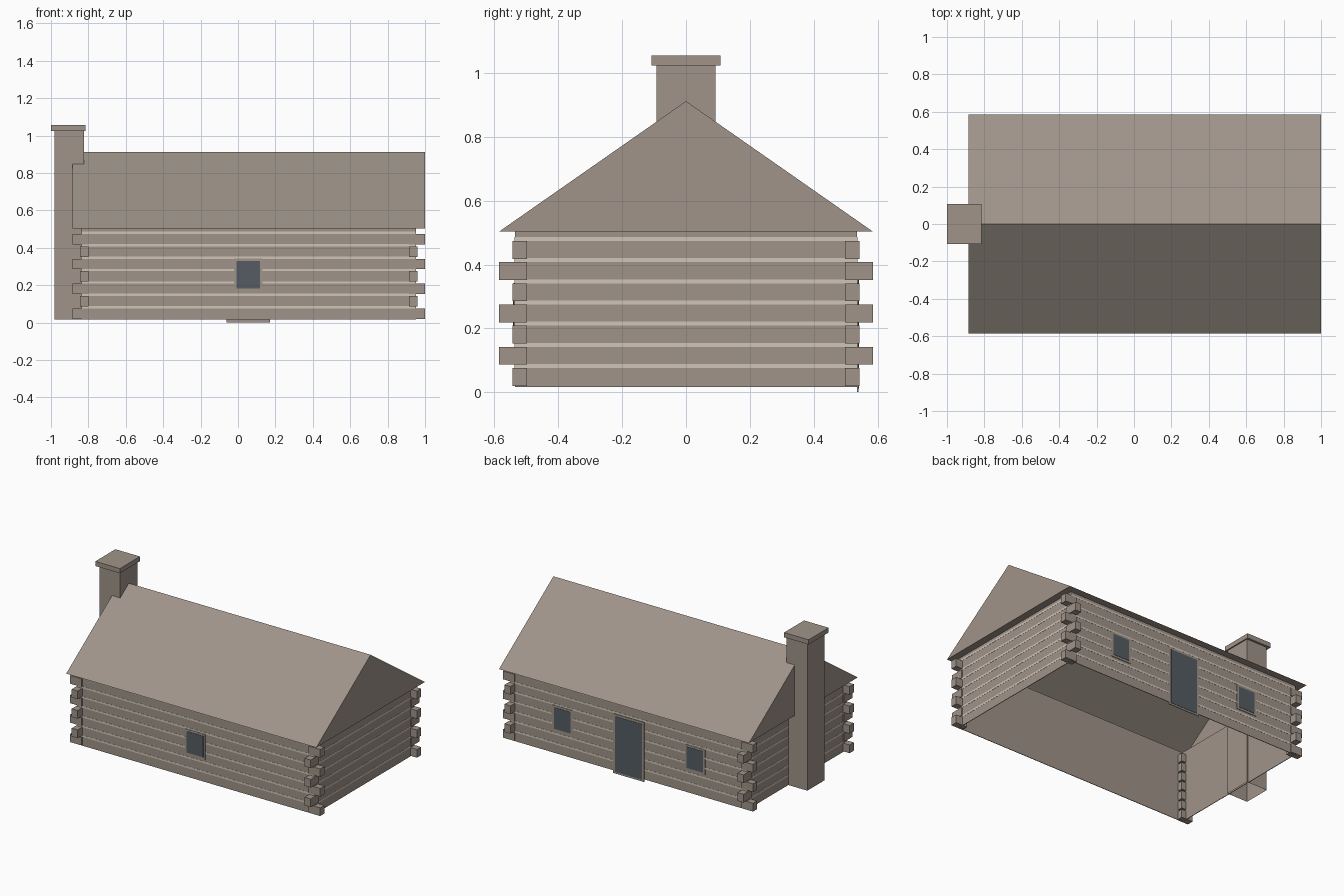
import bpy, bmesh

cube = bpy.data.objects.get("Cube")
if cube:
    bpy.data.objects.remove(cube, do_unlink=True)


def material(name, color):
    m = bpy.data.materials.new(name)
    m.use_nodes = True
    m.diffuse_color = (*color, 1)
    m.node_tree.nodes["Principled BSDF"].inputs["Base Color"].default_value = (*color, 1)
    return m


WOOD = material("weathered wood", (0.35, 0.295, 0.25))
CHINK = material("pale chinking", (0.64, 0.567, 0.485))
GLASS = material("dark slate", (0.09, 0.107, 0.125))

CX = 0.0575                   # middle of the house along x
WALL_X, WALL_Y = 0.894, 0.536  # half sizes to the wall faces
END_X, END_Y = 0.9425, 0.586  # half sizes to the log tips and eaves
STUB_OUT, STUB_IN = 0.007, 0.038  # log ends, outward and inward of the wall face
BASE, EAVE, RIDGE = 0.016, 0.503, 0.912
ROWS, PITCH, LOG_H = 7, 0.0663, 0.056


def finish(name, bm, mat):
    mesh = bpy.data.meshes.new(name)
    bmesh.ops.recalc_face_normals(bm, faces=bm.faces)
    bm.to_mesh(mesh)
    bm.free()
    mesh.materials.append(mat)
    obj = bpy.data.objects.new(name, mesh)
    bpy.context.collection.objects.link(obj)
    return obj


def add_box(bm, x, y, z):
    """Add a box given (low, high) along each axis."""
    for v in bmesh.ops.create_cube(bm, size=1)["verts"]:
        for i, (lo, hi) in enumerate((x, y, z)):
            v.co[i] = hi if v.co[i] > 0 else lo


def box(name, x, y, z, mat):
    bm = bmesh.new()
    add_box(bm, x, y, z)
    return finish(name, bm, mat)


def span(half, middle=0.0):
    return (middle - half, middle + half)


def side_span(side, inner, outer, middle=0.0):
    return tuple(sorted((middle + side * inner, middle + side * outer)))


def row_z(row):
    low = BASE + 0.004 + row * PITCH
    return (low, low + LOG_H)


# Thin walls, with a pale strip of chinking between each pair of courses
for side, fb, lr in ((-1, "front", "right"), (1, "back", "left")):
    front_y = side_span(side, WALL_Y - 0.004, WALL_Y)
    end_x = side_span(side, WALL_X - 0.004, WALL_X, CX)
    box(fb + "_wall", span(WALL_X, CX), front_y, (BASE, EAVE), WOOD)
    box(lr + "_wall", end_x, span(WALL_Y), (BASE, EAVE), WOOD)
    fb_strips, lr_strips = bmesh.new(), bmesh.new()
    for row in range(ROWS):
        low = row_z(row)[1]
        z = (low, low + PITCH - LOG_H + 0.002)
        add_box(fb_strips, span(WALL_X, CX), side_span(side, WALL_Y - 0.001, WALL_Y + 0.001), z)
        add_box(lr_strips, side_span(side, WALL_X - 0.001, WALL_X + 0.001, CX), span(WALL_Y), z)
    finish(fb + "_chinking", fb_strips, CHINK)
    finish(lr + "_chinking", lr_strips, CHINK)

# Log ends crossing at the corners: courses alternate in direction
for sx, lr in ((-1, "right"), (1, "left")):
    for sy, fb in ((-1, "front"), (1, "back")):
        bm = bmesh.new()
        for row in range(ROWS):
            tip_x = END_X if row % 2 == 0 else WALL_X + STUB_OUT
            tip_y = END_Y if row % 2 else WALL_Y + STUB_OUT
            add_box(bm, side_span(sx, WALL_X - STUB_IN, tip_x, CX),
                    side_span(sy, WALL_Y - STUB_IN, tip_y), row_z(row))
        finish(f"{fb}_{lr}_log_ends", bm, WOOD)

# Gabled roof: hollow prism with a narrow soffit around its open underside
bm = bmesh.new()
a, b = [[bm.verts.new((x, y, z)) for y, z in ((-END_Y, EAVE), (END_Y, EAVE), (0, RIDGE))]
        for x in span(END_X, CX)]
bm.faces.new(a)
bm.faces.new(b)
for i in range(3):
    j = (i + 1) % 3
    bm.faces.new((a[i], a[j], b[j], b[i]))
bmesh.ops.recalc_face_normals(bm, faces=bm.faces)
bottom = next(f for f in bm.faces if f.normal.z < -0.9)
bmesh.ops.inset_region(bm, faces=[bottom], thickness=END_Y - WALL_Y, use_even_offset=True)
bmesh.ops.delete(bm, geom=[bottom], context="FACES_ONLY")
finish("roof", bm, WOOD)

# Chimney stack, open below, and its cap
bm = bmesh.new()
add_box(bm, (-0.98, -0.823), span(0.093), (BASE, 1.03))
low = [f for f in bm.faces if f.calc_center_median().z < BASE + 0.01]
bmesh.ops.delete(bm, geom=low, context="FACES_ONLY")
finish("chimney_stack", bm, WOOD)
box("chimney_cap", (-1.0, -0.815), span(0.108), (1.023, 1.055), WOOD)


# Openings: thin frame plate with a darker panel on it
def opening(name, side, x, half, z, frame, foot):
    box(name + "_frame", span(half + frame, x), side_span(side, WALL_Y - 0.001, WALL_Y + 0.004),
        (z[0] - foot, z[1] + frame), WOOD)
    box(name + "_panel", span(half, x), side_span(side, WALL_Y, WALL_Y + 0.006), z, GLASS)


PANE = (0.183, 0.328)
opening("front_window", -1, 0.055, 0.062, PANE, 0.014, 0.014)
opening("back_left_window", 1, 0.555, 0.062, PANE, 0.014, 0.014)
opening("back_right_window", 1, -0.445, 0.062, PANE, 0.014, 0.014)
opening("back_door", 1, 0.055, 0.102, (0.012, 0.39), 0.015, 0.012)
